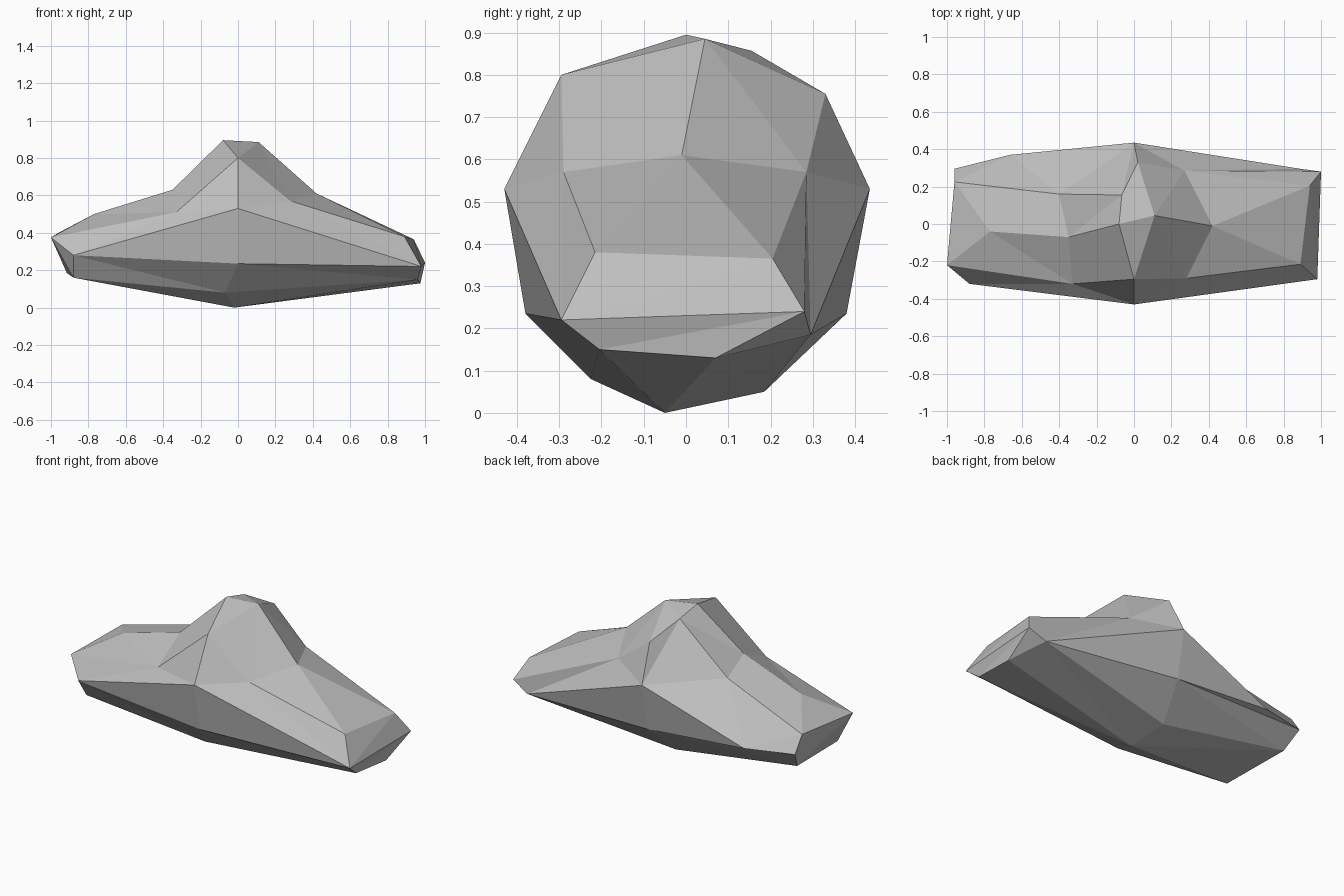
import bpy
import bmesh
from mathutils import Vector

cube = bpy.data.objects.get("Cube")
if cube:
    bpy.data.objects.remove(cube, do_unlink=True)

# Corners shared by several contour lines at the two blunt ends
left_tip = (-1, -.22, .375)
left_front = (-.88, -.32, .28)
left_under = (-.915, .21, .185)
left_back = (-.96, .295, .3)
right_front = (.98, -.295, .22)
right_back = (.89, .295, .185)
right_tip = (1, .28, .24)

# Contour lines running from the left end to the right end of the boulder
ridge = [left_tip, (-.77, -.04, .5), (-.35, -.07, .63), (-.08, 0, .895),
         (.11, .045, .885), (.42, -.01, .61), (.94, .205, .365)]
front_shoulder = [left_tip, (-.33, -.32, .51), (0, -.295, .8),
                  (.28, -.29, .57), (.89, -.215, .38)]
front_edge = [left_front, (0, -.43, .53), right_front]
front_low = [left_front, (0, -.38, .235), right_front]
front_under = [(-.88, -.24, .16), (-.07, -.225, .08), (.96, -.205, .15)]
keel = [left_under, (-.02, -.05, 0), (.975, .07, .13), right_tip]
back_under = [left_under, (-.06, .185, .05), right_back, right_tip]
back_low = [left_back, (0, .38, .235), right_back, right_tip]
back_edge = [left_back, (-.66, .37, .287), (0, .435, .53), right_back, right_tip]
back_shoulder = [(-.96, .225, .4), (-.4, .16, .577), (-.065, .155, .857),
                 (.02, .33, .755), (.27, .285, .57), right_tip]
contours = [ridge, front_shoulder, front_edge, front_low, front_under,
            keel, back_under, back_low, back_edge, back_shoulder]

bm = bmesh.new()
corners = {}


def corner(point):
    """Return the one vertex at this point."""
    if point not in corners:
        corners[point] = bm.verts.new(point)
    return corners[point]


def add_face(points):
    """Add a facet, dropping repeated corners."""
    unique = list(dict.fromkeys(points))
    if len(unique) > 2:
        verts = [corner(p) for p in unique]
        if not bm.faces.get(verts):
            bm.faces.new(verts)


def span(a, b):
    return (Vector(a) - Vector(b)).length


def stitch(first, second):
    """Fill between two contours, always taking the shorter crossing edge."""
    i = j = 0
    while i < len(first) - 1 or j < len(second) - 1:
        can_i, can_j = i < len(first) - 1, j < len(second) - 1
        step_i = can_i and (not can_j or
                            span(first[i + 1], second[j]) <= span(first[i], second[j + 1]))
        if step_i:
            add_face([first[i], second[j], first[i + 1]])
            i += 1
        else:
            add_face([first[i], second[j], second[j + 1]])
            j += 1


# Facets all the way round, then the two end caps
for line, following in zip(contours, contours[1:] + contours[:1]):
    stitch(line, following)
add_face([line[0] for line in contours])
add_face([line[-1] for line in contours])
bmesh.ops.triangulate(bm, faces=bm.faces[:])
bmesh.ops.recalc_face_normals(bm, faces=bm.faces[:])

mesh = bpy.data.meshes.new("boulder")
bm.to_mesh(mesh)
bm.free()
boulder = bpy.data.objects.new("boulder", mesh)
bpy.context.collection.objects.link(boulder)

# Plain grey stone
stone = bpy.data.materials.new("grey stone")
stone.use_nodes = True
grey = (.52, .52, .52, 1)
stone.diffuse_color = grey
stone.node_tree.nodes["Principled BSDF"].inputs["Base Color"].default_value = grey
mesh.materials.append(stone)
